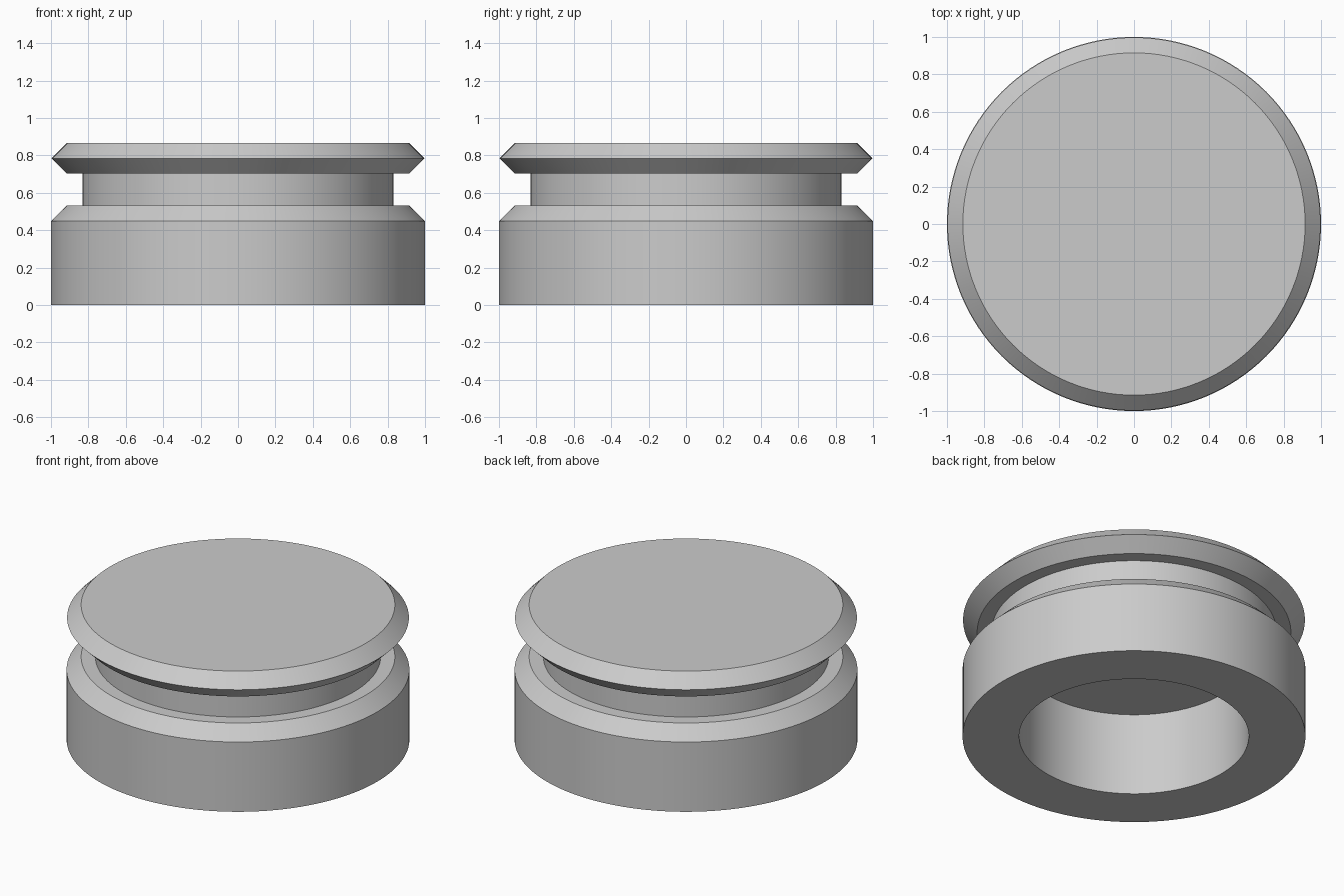
import bpy
import bmesh
import math

SEGMENTS = 128

cube = bpy.data.objects.get("Cube")
if cube:
    bpy.data.objects.remove(cube, do_unlink=True)

grey = bpy.data.materials.new("plain grey")
grey.use_nodes = True
colour = (0.6, 0.6, 0.6, 1)
grey.diffuse_color = colour
grey.node_tree.nodes["Principled BSDF"].inputs["Base Color"].default_value = colour


def lathe(name, profile):
    """Spin a (radius, height) profile about z; ends at radius 0 close the solid."""
    bm = bmesh.new()
    verts = [bm.verts.new((r, 0, z)) for r, z in profile]
    edges = [bm.edges.new(pair) for pair in zip(verts, verts[1:])]
    bmesh.ops.spin(bm, geom=verts + edges, cent=(0, 0, 0), axis=(0, 0, 1),
                   angle=math.tau, steps=SEGMENTS, use_merge=True)
    bmesh.ops.remove_doubles(bm, verts=bm.verts, dist=0.0001)
    bmesh.ops.recalc_face_normals(bm, faces=bm.faces)
    mesh = bpy.data.meshes.new(name)
    bm.to_mesh(mesh)
    bm.free()
    mesh.materials.append(grey)
    obj = bpy.data.objects.new(name, mesh)
    bpy.context.collection.objects.link(obj)
    bpy.ops.object.select_all(action="DESELECT")
    obj.select_set(True)
    bpy.context.view_layer.objects.active = obj
    bpy.ops.object.shade_smooth_by_angle(angle=math.radians(30))


# One turned solid: blind bore, chamfered base, neck groove, bevelled flange
lathe("grooved_cap", [
    (0, 0.532), (0.67, 0.532), (0.67, 0),      # bore
    (1, 0), (1, 0.449), (0.915, 0.532),        # base wall and chamfer
    (0.832, 0.532), (0.832, 0.703),            # neck
    (0.915, 0.703), (0.997, 0.784),            # flange underside
    (0.915, 0.866), (0, 0.866),                # flange top
])
